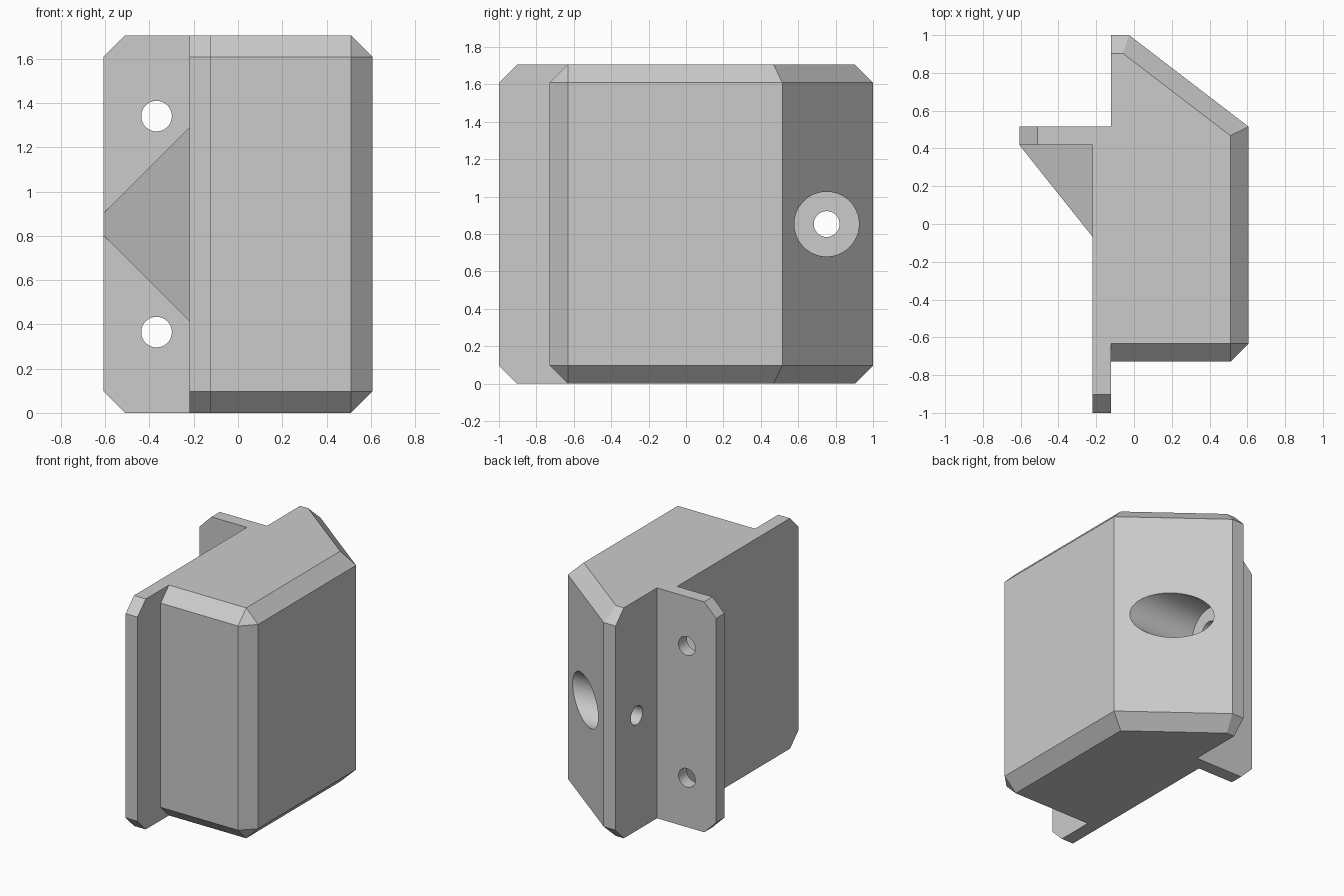
import bpy
import bmesh
import math
from mathutils import Matrix

cube = bpy.data.objects.get("Cube")
if cube:
    bpy.data.objects.remove(cube, do_unlink=True)

H = 1.706      # total height
C = 0.097      # chamfer and wall size
MID = H / 2

grey = bpy.data.materials.new("light_grey")
grey.use_nodes = True
colour = (0.6, 0.6, 0.6, 1)
grey.diffuse_color = colour
grey.node_tree.nodes["Principled BSDF"].inputs["Base Color"].default_value = colour


def make_object(name, bm):
    bmesh.ops.recalc_face_normals(bm, faces=bm.faces)
    mesh = bpy.data.meshes.new(name)
    bm.to_mesh(mesh)
    bm.free()
    mesh.materials.append(grey)
    obj = bpy.data.objects.new(name, mesh)
    bpy.context.collection.objects.link(obj)
    return obj


def hull(name, points):
    """Convex solid around the points, with flat areas merged."""
    bm = bmesh.new()
    for p in points:
        bm.verts.new(p)
    bmesh.ops.convex_hull(bm, input=bm.verts)
    bmesh.ops.dissolve_limit(bm, angle_limit=0.02, verts=bm.verts, edges=bm.edges)
    return make_object(name, bm)


def cylinder(name, centre, radius, depth, axis):
    bm = bmesh.new()
    turn = Matrix.Rotation(math.pi / 2, 4, 'Y' if axis == 'X' else 'X')
    bmesh.ops.create_cone(bm, cap_ends=True, segments=64, radius1=radius,
                          radius2=radius, depth=depth,
                          matrix=Matrix.Translation(centre) @ turn)
    return make_object(name, bm)


def combine(target, other, operation):
    """Apply a boolean and remove the helper."""
    other.hide_render = True
    mod = target.modifiers.new(operation, 'BOOLEAN')
    mod.operation, mod.solver, mod.object = operation, 'EXACT', other
    bpy.context.view_layer.objects.active = target
    bpy.ops.object.modifier_apply(modifier=mod.name)
    bpy.data.objects.remove(other, do_unlink=True)


# Main block: full outline between the chamfers, inset outline at top and bottom
WALL, INNER, SIDE = -0.22, -0.123, 0.607
BACK, FRONT, BEND = 1.0, -0.729, 0.515
outline = [(INNER, FRONT), (SIDE - C, FRONT), (SIDE, FRONT + C),
           (SIDE, BEND), (-0.026, BACK), (INNER, BACK)]
inset = [(INNER, FRONT + C), (SIDE - C, FRONT + C), (SIDE - C, 0.468),
         (-0.059, BACK - C), (INNER, BACK - C)]
bracket = hull("bracket_block",
               [(x, y, z) for x, y in outline for z in (C, H - C)] +
               [(x, y, z) for x, y in inset for z in (0, H)])

# Long side plate with a chamfered front end
plate = hull("side_plate",
             [(x, y, z) for x in (WALL, INNER)
              for y, zs in ((-1, (C, H - C)), (-1 + C, (0, H)), (BEND, (0, H)))
              for z in zs])

# Mounting flange with chamfered outer corners
flange = hull("mounting_flange",
              [(x, y, z) for y in (BEND - C, BEND)
               for x, zs in ((-SIDE, (C, H - C)), (C - SIDE, (0, H)), (INNER, (0, H)))
               for z in zs])

# Gusset bracing the flange against the plate
gusset = hull("gusset",
              [(x, y, MID + s * half) for s in (-1, 1)
               for x, y, half in ((-SIDE, BEND - C, 0.05), (WALL, BEND - C, 0.437),
                                  (WALL, -0.067, 0.437))])

for part in (plate, flange, gusset):
    combine(bracket, part, 'UNION')

# Two flange screw holes, and a counterbored hole through the rear of the block
cutters = [cylinder("flange_hole", (-0.368, BEND - C / 2, MID + s * 0.488), 0.069, 0.3, 'Y')
           for s in (-1, 1)]
cutters.append(cylinder("cross_hole", (0, 0.752, MID), 0.069, 1.2, 'X'))
cutters.append(cylinder("counterbore", (INNER + C + 0.5, 0.752, MID), 0.173, 1.0, 'X'))
for cutter in cutters:
    combine(bracket, cutter, 'DIFFERENCE')

# Merge coplanar seams and smooth only the round holes
bm = bmesh.new()
bm.from_mesh(bracket.data)
bmesh.ops.remove_doubles(bm, verts=bm.verts, dist=0.0005)
bmesh.ops.dissolve_limit(bm, angle_limit=0.01, verts=bm.verts, edges=bm.edges)
bm.to_mesh(bracket.data)
bm.free()
bracket.name = "mounting_bracket"
bpy.ops.object.select_all(action='DESELECT')
bracket.select_set(True)
bpy.context.view_layer.objects.active = bracket
bpy.ops.object.shade_smooth_by_angle(angle=math.radians(24))
